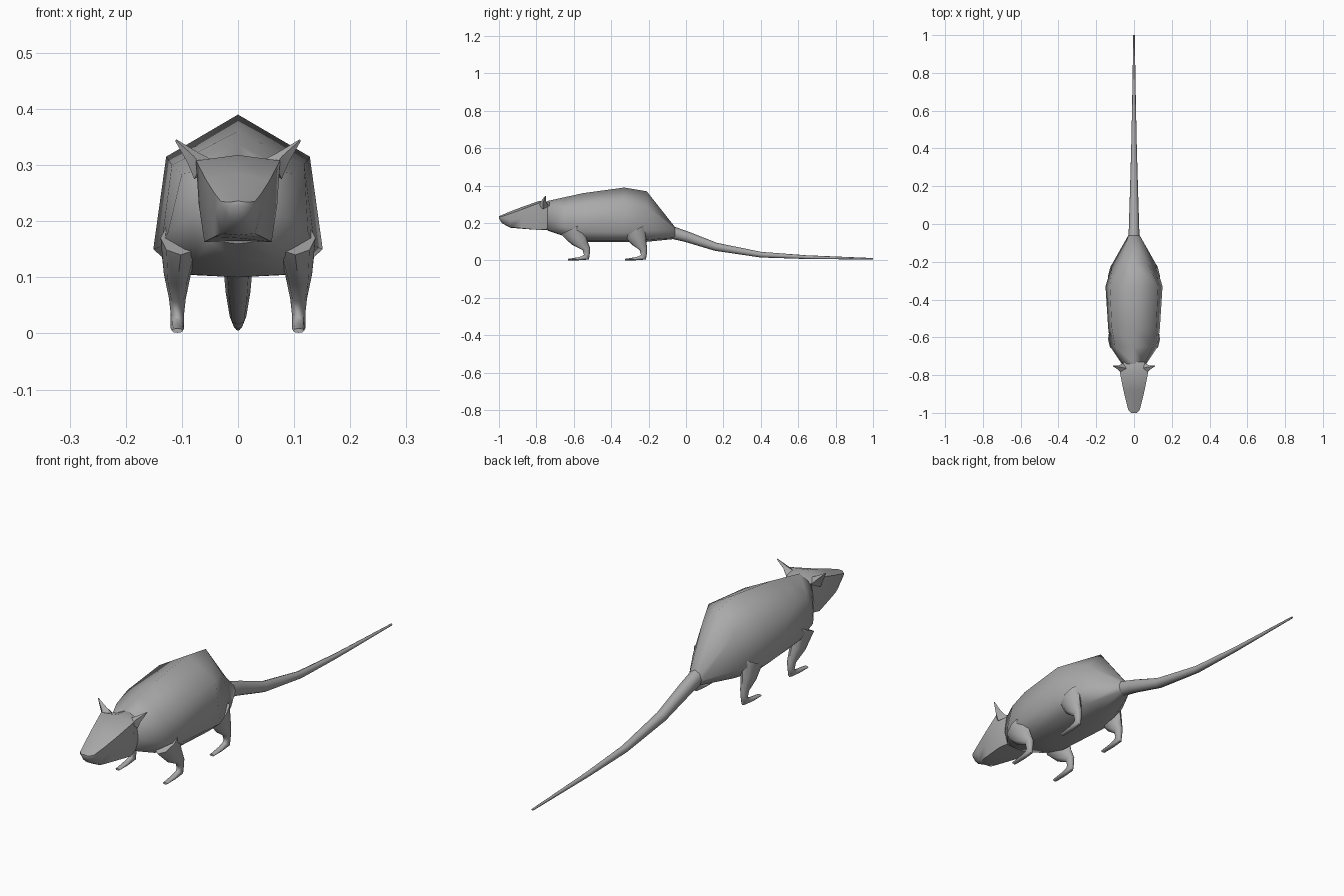
import bpy, bmesh, math
from mathutils import Vector

fur = bpy.data.materials.new("grey_fur")
fur.diffuse_color = (0.4, 0.4, 0.4, 1)


def loft(name, rings, angle=65):
    """Skin a list of equal-length closed rings and cap both ends."""
    bm = bmesh.new()
    rows = [[bm.verts.new(p) for p in r] for r in rings]
    n = len(rows[0])
    for a, b in zip(rows, rows[1:]):
        for i in range(n):
            j = (i + 1) % n
            bm.faces.new((a[i], a[j], b[j], b[i]))
    bm.faces.new(rows[0])
    bm.faces.new(rows[-1])
    bmesh.ops.recalc_face_normals(bm, faces=bm.faces)
    me = bpy.data.meshes.new(name)
    bm.to_mesh(me)
    bm.free()
    me.materials.append(fur)
    ob = bpy.data.objects.new(name, me)
    bpy.context.collection.objects.link(ob)
    bpy.ops.object.select_all(action='DESELECT')
    ob.select_set(True)
    bpy.context.view_layer.objects.active = ob
    bpy.ops.object.shade_smooth_by_angle(angle=math.radians(angle))
    return ob


def section(y, top, upper, side, lower, bottom):
    """Mirrored cross-section: ridge, shoulder, flank, belly edge, belly."""
    half = [upper, side, lower]
    pts = [(0, top)] + half + [(0, bottom)] + [(-x, z) for x, z in reversed(half)]
    return [(x, y, z) for x, z in pts]


def tube(path, sides):
    """Rings around (centre, axis_u, axis_v) stations."""
    out = []
    for c, u, v in path:
        c, u, v = Vector(c), Vector(u), Vector(v)
        out.append([c + u * math.cos(t) + v * math.sin(t)
                    for t in (2 * math.pi * i / sides for i in range(sides))])
    return out


# Body from rump to neck
loft("body", [section(*s) for s in [
    (-0.06, 0.18, (0.024, 0.168), (0.03, 0.145), (0.02, 0.122), 0.115),
    (-0.21, 0.37, (0.075, 0.29), (0.115, 0.16), (0.075, 0.11), 0.10),
    (-0.33, 0.39, (0.128, 0.315), (0.151, 0.15), (0.10, 0.105), 0.10),
    (-0.55, 0.36, (0.118, 0.30), (0.137, 0.155), (0.085, 0.105), 0.10),
    (-0.65, 0.338, (0.10, 0.285), (0.125, 0.18), (0.075, 0.13), 0.13),
    (-0.74, 0.318, (0.055, 0.29), (0.065, 0.22), (0.05, 0.165), 0.16),
]])

# Head from nape to nose
loft("head", [section(*s) for s in [
    (-0.72, 0.315, (0.05, 0.29), (0.06, 0.22), (0.045, 0.17), 0.165),
    (-0.785, 0.318, (0.075, 0.308), (0.07, 0.23), (0.06, 0.163), 0.165),
    (-0.88, 0.285, (0.056, 0.272), (0.052, 0.225), (0.042, 0.172), 0.17),
    (-0.94, 0.262, (0.042, 0.25), (0.04, 0.215), (0.03, 0.178), 0.175),
    (-0.985, 0.243, (0.03, 0.235), (0.03, 0.226), (0.016, 0.206), 0.2),
    (-1.0, 0.236, (0.014, 0.234), (0.014, 0.23), (0.008, 0.226), 0.225),
]])

# Tail tapering down to the ground
loft("tail", tube([((0, y, z), (w, 0, 0), (0, h * s, h)) for y, z, w, h, s in [
    (-0.07, 0.148, 0.029, 0.032, 0.3), (0.0, 0.128, 0.027, 0.027, 0.4),
    (0.16, 0.073, 0.022, 0.021, 0.3), (0.4, 0.031, 0.015, 0.015, 0.1),
    (0.64, 0.018, 0.010, 0.010, 0), (1.0, 0.009, 0.004, 0.004, 0)]], 8))

for sx, label in ((1, "right"), (-1, "left")):
    # Ears: flat pointed blades leaning outward
    loft(label + "_ear", [
        [(sx * 0.038, -0.765, 0.305), (sx * 0.066, -0.79, 0.30),
         (sx * 0.078, -0.765, 0.275), (sx * 0.055, -0.735, 0.29)],
        [(sx * 0.07, -0.758, 0.322), (sx * 0.079, -0.775, 0.316),
         (sx * 0.09, -0.765, 0.304), (sx * 0.08, -0.748, 0.316)],
        [(sx * x, y, z) for x, y, z in ((0.110, -0.752, 0.346), (0.111, -0.754, 0.345),
                                        (0.112, -0.752, 0.343), (0.111, -0.749, 0.345))]],
        40)

    # Legs: thigh, shin, heel, then a foot pointing forward
    for part, heel, thigh_y, thigh_z, reach in (("front", -0.53, -0.61, 0.17, 0.06),
                                                ("hind", -0.225, -0.275, 0.16, 0.055)):
        x = sx * 0.108
        loft(f"{label}_{part}_leg", tube([
            ((sx * 0.102, thigh_y, thigh_z), (0.036, 0, 0), (0, reach, 0.03)),
            ((sx * 0.108, (thigh_y + heel) / 2 - 0.003, 0.105), (0.024, 0, 0), (0, 0.038, 0.02)),
            ((x, heel - 0.003, 0.062), (0.015, 0, 0), (0, 0.02, 0.006)),
            ((x, heel, 0.035), (0.012, 0, 0), (0, 0.016, 0.004)),
            ((x, heel - 0.006, 0.015), (0.012, 0, 0), (0, 0.017, -0.010)),
            ((x, heel - 0.045, 0.009), (0.012, 0, 0), (0, 0.001, -0.008)),
            ((x, heel - 0.10, 0.005), (0.010, 0, 0), (0, 0, -0.004))], 8))
